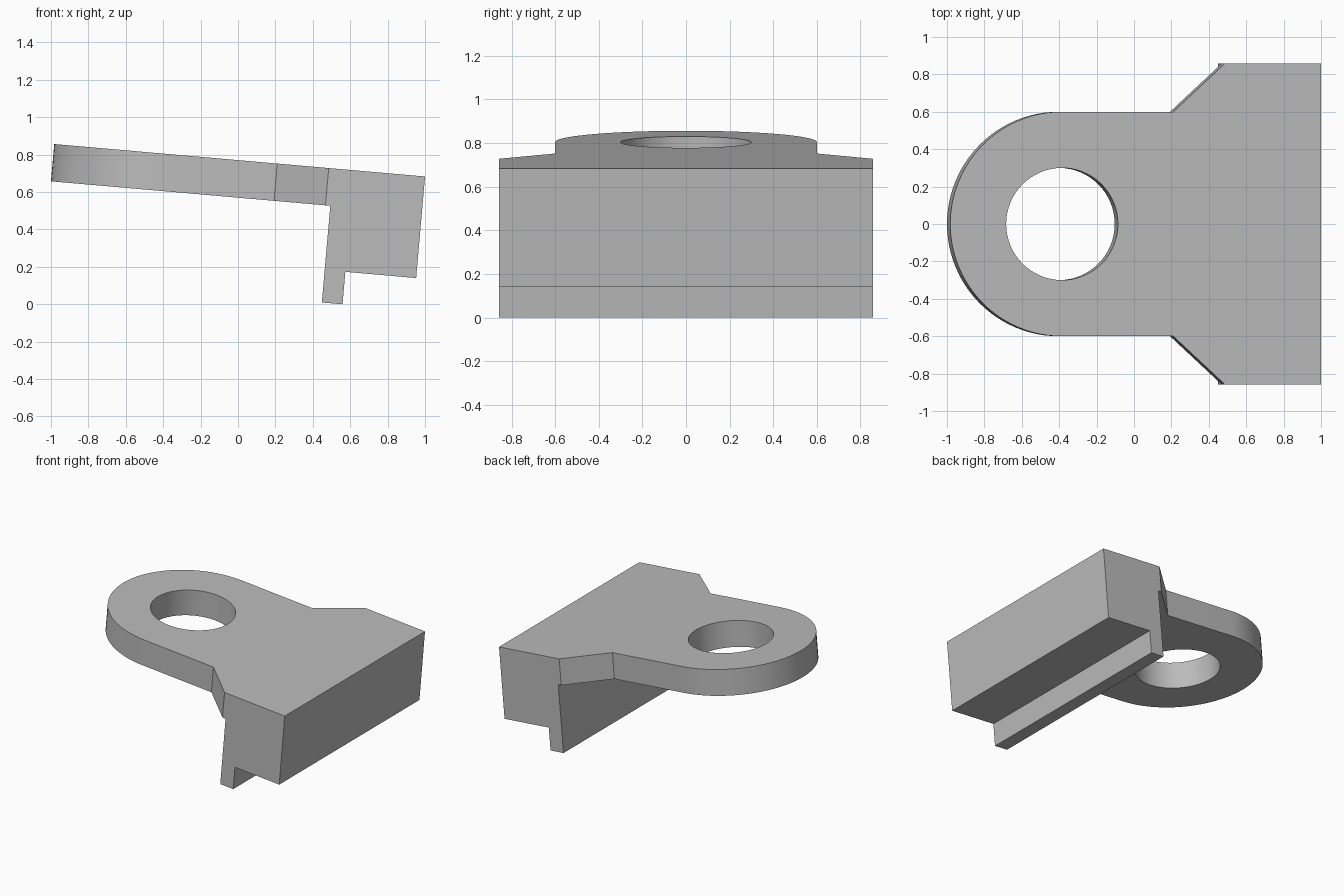
import bpy, bmesh
from math import radians, sin, cos, pi
from mathutils import Matrix, Vector

cube = bpy.data.objects.get("Cube")
if cube:
    bpy.data.objects.remove(cube, do_unlink=True)

TILT = radians(5)
EYE_X, EYE_R, HOLE_R = -1.39, 0.6, 0.3   # rounded end, measured from the rear top edge
HALF_WIDTH = 0.857


def prism(name, points, offset):
    """Extrude a closed polygon symmetrically by +-offset."""
    offset = Vector(offset)
    bm = bmesh.new()
    base = bm.faces.new([bm.verts.new(Vector(p) - offset) for p in points])
    top = bmesh.ops.extrude_face_region(bm, geom=[base])["geom"]
    bmesh.ops.translate(bm, vec=offset * 2,
                        verts=[v for v in top if isinstance(v, bmesh.types.BMVert)])
    bmesh.ops.recalc_face_normals(bm, faces=bm.faces)
    mesh = bpy.data.meshes.new(name)
    bm.to_mesh(mesh)
    bm.free()
    obj = bpy.data.objects.new(name, mesh)
    bpy.context.collection.objects.link(obj)
    return obj


def arc(radius, start, end, steps):
    angles = [start + (end - start) * i / steps for i in range(steps + 1)]
    return [(EYE_X + radius * cos(a), radius * sin(a), 0) for a in angles]


# Side profile: thin plate, thick block and hanging lip
side = [(0, 0), (-2.2, 0), (-2.2, -0.2), (-0.491, -0.2), (-0.491, -0.719),
        (-0.38, -0.719), (-0.38, -0.545), (0, -0.545)]
bracket = prism("bracket", [(x, 0, z) for x, z in side], (0, 1, 0))

# Plan outline: round end, neck and flare to full width
plan = arc(EYE_R, pi / 2, 3 * pi / 2, 48)
plan += [(-0.793, -EYE_R, 0), (-0.517, -HALF_WIDTH, 0), (0.2, -HALF_WIDTH, 0),
         (0.2, HALF_WIDTH, 0), (-0.517, HALF_WIDTH, 0), (-0.793, EYE_R, 0)]
outline_cutter = prism("outline_cutter", plan, (0, 0, 1))

# Round hole
hole_cutter = prism("hole_cutter", arc(HOLE_R, 0, 2 * pi, 64)[:-1], (0, 0, 1))

for cutter, operation in ((outline_cutter, 'INTERSECT'), (hole_cutter, 'DIFFERENCE')):
    cutter.hide_render = True
    mod = bracket.modifiers.new(cutter.name, 'BOOLEAN')
    mod.object = cutter
    mod.operation = operation
    mod.solver = 'EXACT'

# Bake the cuts, then remove the cutters
bpy.context.view_layer.update()
depsgraph = bpy.context.evaluated_depsgraph_get()
mesh = bpy.data.meshes.new_from_object(bracket.evaluated_get(depsgraph))
bracket.modifiers.clear()
bracket.data = mesh
for cutter in (outline_cutter, hole_cutter):
    bpy.data.objects.remove(cutter, do_unlink=True)

# Tilt the bracket so it rests on the lip
mesh.transform(Matrix.Translation((1, 0, 0.683)) @ Matrix.Rotation(TILT, 4, 'Y'))

# Plain grey finish
grey = bpy.data.materials.new("plain_grey")
grey.use_nodes = True
colour = (0.5, 0.5, 0.5, 1)
grey.diffuse_color = colour
grey.node_tree.nodes["Principled BSDF"].inputs["Base Color"].default_value = colour
mesh.materials.clear()
mesh.materials.append(grey)

bpy.ops.object.select_all(action='DESELECT')
bracket.select_set(True)
bpy.context.view_layer.objects.active = bracket
bpy.ops.object.shade_smooth_by_angle(angle=radians(30))
